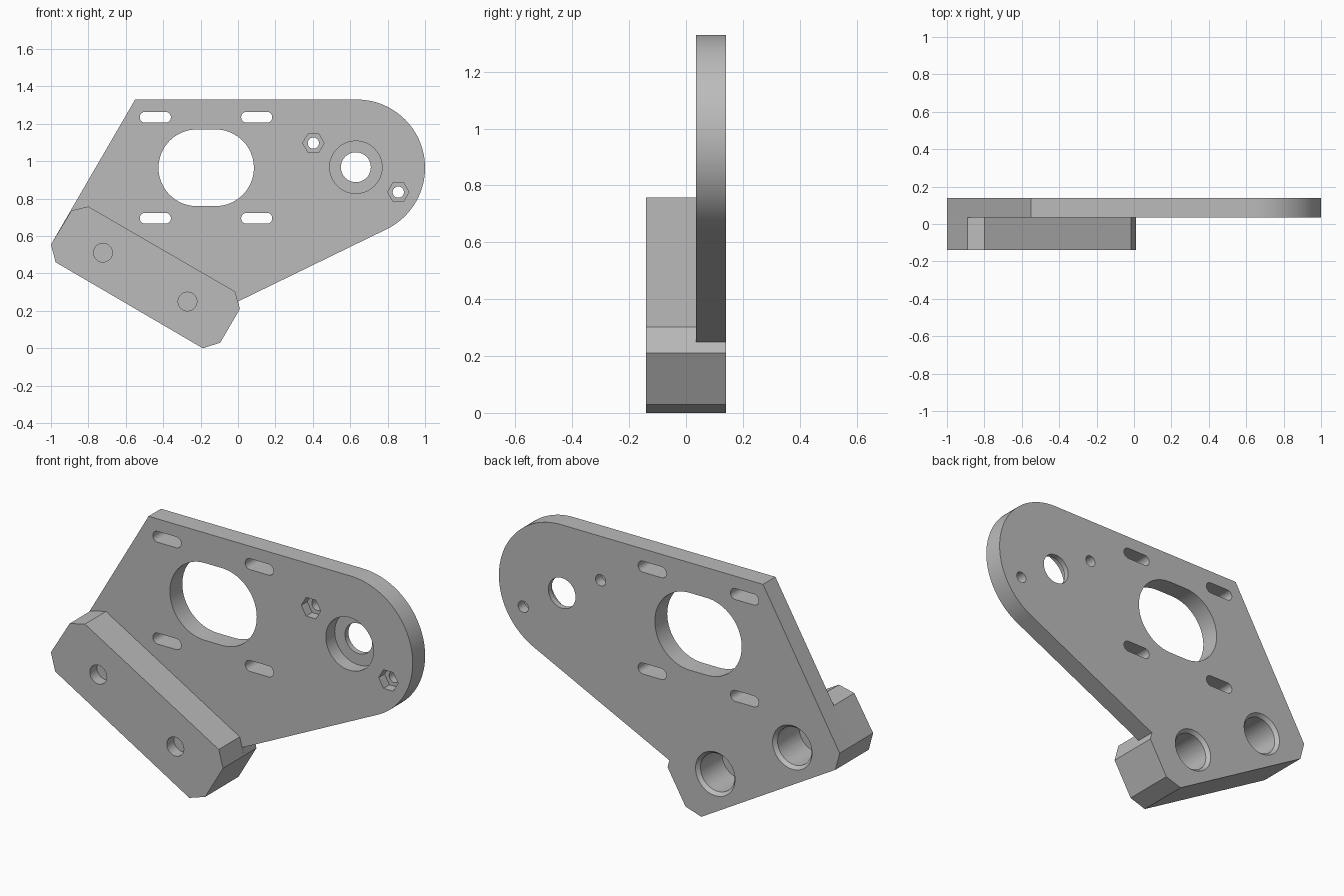
import bpy, bmesh, math

old = bpy.data.objects.get("Cube")
if old:
    bpy.data.objects.remove(old, do_unlink=True)

FRONT, MID, BACK = -0.14, 0.036, 0.14

grey = bpy.data.materials.new("plain grey")
grey.use_nodes = True
grey.diffuse_color = (0.5, 0.5, 0.5, 1)
grey.node_tree.nodes["Principled BSDF"].inputs["Base Color"].default_value = (0.5, 0.5, 0.5, 1)


def arc(cx, cz, r, start, end, n=32):
    """Points on an arc, angles in degrees."""
    steps = [math.radians(start + (end - start) * i / n) for i in range(n + 1)]
    return [(cx + r * math.cos(a), cz + r * math.sin(a)) for a in steps]


def ring(cx, cz, r, n=64):
    return arc(cx, cz, r, 0, 360, n)[:-1]


def slot(cx, cz, r, half):
    return arc(cx + half, cz, r, -90, 90) + arc(cx - half, cz, r, 90, 270)


def prism(name, outline, y0, y1, far_outline=None):
    """Solid between an outline at y0 and a matching outline at y1."""
    bm = bmesh.new()
    a = [bm.verts.new((x, y0, z)) for x, z in outline]
    b = [bm.verts.new((x, y1, z)) for x, z in far_outline or outline]
    bm.faces.new(a)
    bm.faces.new(b[::-1])
    for i in range(len(a)):
        j = (i + 1) % len(a)
        bm.faces.new((a[j], a[i], b[i], b[j]))
    bmesh.ops.recalc_face_normals(bm, faces=bm.faces)
    mesh = bpy.data.meshes.new(name)
    bm.to_mesh(mesh)
    bm.free()
    obj = bpy.data.objects.new(name, mesh)
    bpy.context.collection.objects.link(obj)
    mesh.materials.append(grey)
    return obj


def combine(target, tool, operation):
    mod = target.modifiers.new(operation.lower(), "BOOLEAN")
    mod.operation, mod.solver, mod.object = operation, "EXACT", tool
    bpy.context.view_layer.objects.active = target
    bpy.ops.object.modifier_apply(modifier=mod.name)
    bpy.data.objects.remove(tool, do_unlink=True)


# Clamp bar, with clipped corners
bar_top = [(-1, 0.555), (-0.89, 0.737), (-0.80, 0.758), (-0.015, 0.303)]
bar_bottom = [(0.01, 0.21), (-0.095, 0.03), (-0.188, 0), (-0.975, 0.46)]
bar = prism("clamp_bar", bar_top + bar_bottom, FRONT, MID)

# Mounting plate, sharing the lower outline of the bar
plate_outline = ([bar_top[0], (-0.55, 1.33)]
                 + arc(0.635, 0.965, 0.365, 90, -64, 48)
                 + [(0, 0.25)] + bar_bottom)
bracket = prism("mounting_bracket", plate_outline, MID, BACK)
combine(bracket, bar, "UNION")

OUT = 0.05  # how far cutters stick out
cutters = []

# Motor opening and its four adjustment slots
cutters.append(prism("motor_opening", slot(-0.17, 0.965, 0.205, 0.05), MID - OUT, BACK + OUT))
for x in (-0.442, 0.1):
    for z in (0.695, 1.235):
        cutters.append(prism("slot", slot(x, z, 0.029, 0.054), MID - OUT, BACK + OUT))

# Bearing seat and shaft hole
cutters.append(prism("bearing_seat", ring(0.63, 0.968, 0.14), MID - OUT, MID + 0.075))
cutters.append(prism("shaft_hole", ring(0.63, 0.968, 0.08), MID - OUT, BACK + OUT))

# Bolt holes with hexagonal nut pockets
for x, z in ((0.403, 1.097), (0.857, 0.835)):
    cutters.append(prism("nut_pocket", ring(x, z, 0.057, 6), MID - OUT, MID + 0.05))
    cutters.append(prism("bolt_hole", ring(x, z, 0.03, 32), MID - OUT, BACK + OUT))

# Bar holes: small from the front, wide with a chamfered mouth from the back
for x, z in ((-0.722, 0.511), (-0.27, 0.25)):
    cutters.append(prism("screw_hole", ring(x, z, 0.05, 40), FRONT - OUT, FRONT + 0.06))
    cutters.append(prism("rod_hole", ring(x, z, 0.1), BACK - 0.2, BACK + OUT))
    cutters.append(prism("rod_chamfer", ring(x, z, 0.095), BACK - 0.025, BACK + 0.005,
                         ring(x, z, 0.12)))

for cutter in cutters:
    combine(bracket, cutter, "DIFFERENCE")

# Smooth the curved walls, keep the edges crisp
bpy.ops.object.select_all(action="DESELECT")
bracket.select_set(True)
bpy.context.view_layer.objects.active = bracket
bpy.ops.object.shade_smooth_by_angle(angle=math.radians(25))
